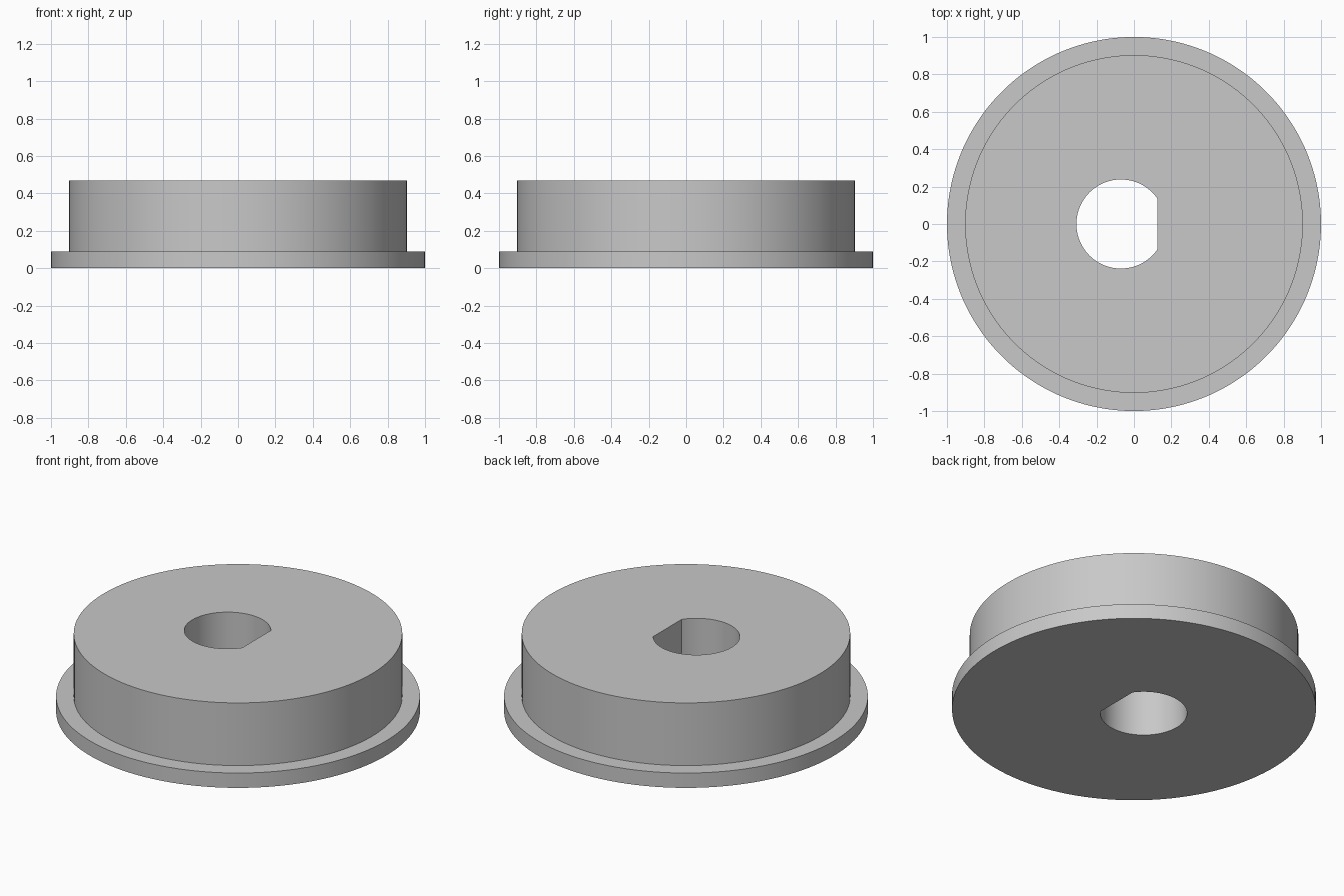
import bpy, bmesh
from math import pi, cos, sin, acos

cube = bpy.data.objects.get("Cube")
if cube:
    bpy.data.objects.remove(cube, do_unlink=True)

SEGMENTS = 128
FLANGE_R, BODY_R = 1.0, 0.903
FLANGE_H, HEIGHT = 0.09, 0.47
HOLE_R, HOLE_X, FLAT_X = 0.238, -0.07, 0.125

bm = bmesh.new()


def circle_loop(radius, z):
    angles = [2 * pi * (i + 0.5) / SEGMENTS for i in range(SEGMENTS)]
    return [bm.verts.new((radius * cos(a), radius * sin(a), z)) for a in angles]


def d_hole_loop(z):
    # Arc from one corner of the flat to the other; the closing edge is the flat
    corner = acos((FLAT_X - HOLE_X) / HOLE_R)
    step = (2 * pi - 2 * corner) / (SEGMENTS - 1)
    angles = [corner + step * i for i in range(SEGMENTS)]
    return [bm.verts.new((HOLE_X + HOLE_R * cos(a), HOLE_R * sin(a), z)) for a in angles]


# Closed chain of loops: underside, flange rim, ledge, body wall, top, bore
loops = [
    d_hole_loop(0),
    circle_loop(FLANGE_R, 0),
    circle_loop(FLANGE_R, FLANGE_H),
    circle_loop(BODY_R, FLANGE_H),
    circle_loop(BODY_R, HEIGHT),
    d_hole_loop(HEIGHT),
]
for lower, upper in zip(loops, loops[1:] + loops[:1]):
    for i in range(SEGMENTS):
        j = (i + 1) % SEGMENTS
        bm.faces.new((lower[i], lower[j], upper[j], upper[i]))
bmesh.ops.recalc_face_normals(bm, faces=bm.faces)

mesh = bpy.data.meshes.new("flanged_disc")
bm.to_mesh(mesh)
bm.free()
disc = bpy.data.objects.new("flanged_disc", mesh)
bpy.context.collection.objects.link(disc)

# Plain grey material
grey = bpy.data.materials.new("light_grey")
grey.use_nodes = True
colour = (0.58, 0.58, 0.58, 1)
grey.diffuse_color = colour
for node in grey.node_tree.nodes:
    if node.type == "BSDF_PRINCIPLED":
        node.inputs["Base Color"].default_value = colour
mesh.materials.append(grey)

# Smooth round walls, sharp rims and bore corners
bpy.ops.object.select_all(action="DESELECT")
disc.select_set(True)
bpy.context.view_layer.objects.active = disc
bpy.ops.object.shade_smooth_by_angle(angle=pi / 6)
